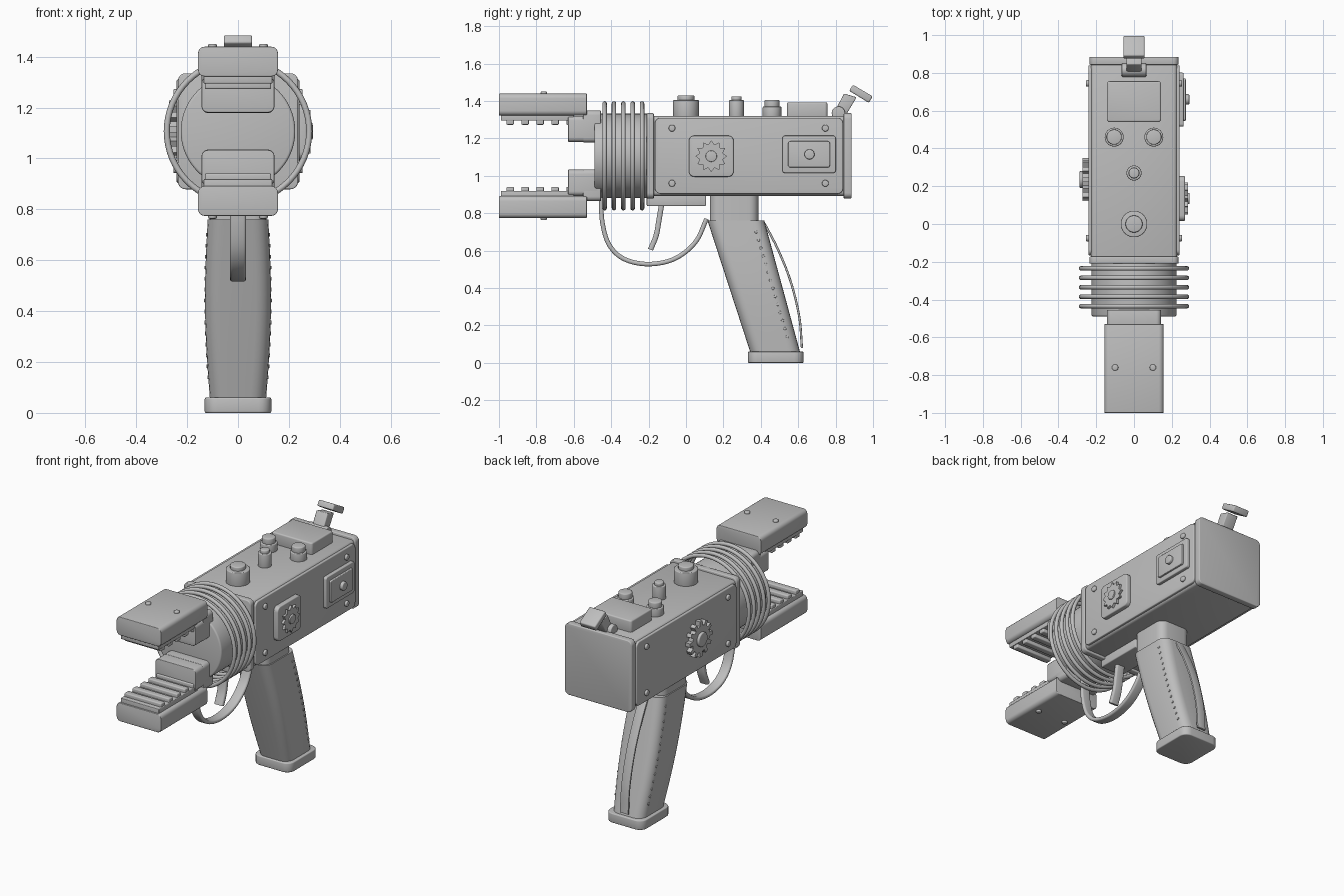
import bpy, bmesh, math
from mathutils import Vector

cube = bpy.data.objects.get("Cube")
if cube:
    bpy.data.objects.remove(cube, do_unlink=True)

MID = 1.107      # height of the barrel axis

metal = bpy.data.materials.new("plain grey")
metal.use_nodes = True
GREY = (0.52, 0.52, 0.52, 1)
metal.diffuse_color = GREY
metal.node_tree.nodes["Principled BSDF"].inputs["Base Color"].default_value = GREY


def finish(name, bm, bevel=0, segments=3):
    """Bevel the hard edges, then turn the mesh into a smooth-shaded object."""
    bmesh.ops.recalc_face_normals(bm, faces=bm.faces[:])
    if bevel:
        hard = [e for e in bm.edges if e.is_manifold and e.calc_face_angle(0) > 0.9]
        bmesh.ops.bevel(bm, geom=hard, offset=bevel, offset_type='OFFSET', segments=segments,
                        profile=0.5, affect='EDGES', clamp_overlap=True)
    mesh = bpy.data.meshes.new(name)
    bm.to_mesh(mesh)
    bm.free()
    mesh.materials.append(metal)
    obj = bpy.data.objects.new(name, mesh)
    bpy.context.collection.objects.link(obj)
    bpy.ops.object.select_all(action='DESELECT')
    obj.select_set(True)
    bpy.context.view_layer.objects.active = obj
    bpy.ops.object.shade_smooth_by_angle(angle=math.radians(35))
    return obj


def loft(name, rings, bevel=0, closed=False):
    """Skin a list of point rings, capping both ends unless closed."""
    bm = bmesh.new()
    loops = [[bm.verts.new(p) for p in ring] for ring in rings]
    n = len(loops[0])
    pairs = list(zip(loops, loops[1:]))
    if closed:
        pairs.append((loops[-1], loops[0]))
    else:
        bm.faces.new(loops[0])
        bm.faces.new(loops[-1])
    for a, b in pairs:
        for i in range(n):
            j = (i + 1) % n
            bm.faces.new((a[i], a[j], b[j], b[i]))
    return finish(name, bm, bevel)


def box(name, x, y, z, bevel=0.01):
    """Box from (low, high) ranges; a single x means symmetric."""
    if not isinstance(x, tuple):
        x = (-x, x)
    corners = [(x[0], y[0]), (x[1], y[0]), (x[1], y[1]), (x[0], y[1])]
    return loft(name, [[(a, b, h) for a, b in corners] for h in z], bevel)


def circle(r, n=32):
    return [(r * math.cos(math.tau * i / n), r * math.sin(math.tau * i / n)) for i in range(n)]


def round_rect(w, h, r, steps=5):
    """Outline of a rectangle with half sizes w, h and rounded corners."""
    pts = []
    for k, (sx, sy) in enumerate([(1, 1), (-1, 1), (-1, -1), (1, -1)]):
        for i in range(steps + 1):
            a = math.pi / 2 * (k + i / steps)
            pts.append((sx * (w - r) + r * math.cos(a), sy * (h - r) + r * math.sin(a)))
    return pts


def prism(name, outline, axis, centre, span, bevel=0):
    """Extrude an outline along an axis; centre gives the other two coordinates."""
    u, v = centre
    place = {"x": lambda a, b, d: (d, u + a, v + b),
             "y": lambda a, b, d: (u + a, d, v + b),
             "z": lambda a, b, d: (u + a, v + b, d)}[axis]
    return loft(name, [[place(a, b, d) for a, b in outline] for d in span], bevel)


def ribbon(name, path, outline, steps=8):
    """Sweep an outline (across, thickness) along a smooth path in the y-z plane."""
    p = [Vector((0, y, z)) for y, z in path]
    p = [2 * p[0] - p[1]] + p + [2 * p[-1] - p[-2]]
    pts = []
    for a, b, c, d in zip(p, p[1:], p[2:], p[3:]):
        for i in range(steps):
            t = i / steps
            pts.append(0.5 * (2 * b + (c - a) * t + (2 * a - 5 * b + 4 * c - d) * t * t
                              + (3 * b - a - 3 * c + d) * t ** 3))
    pts.append(p[-2])
    rings = []
    for i, q in enumerate(pts):
        tangent = (pts[min(i + 1, len(pts) - 1)] - pts[max(i - 1, 0)]).normalized()
        normal = Vector((0, -tangent.z, tangent.y))
        rings.append([q + Vector((a, 0, 0)) + normal * b for a, b in outline])
    return loft(name, rings)


# Main housing with end flanges
box("housing", 0.228, (-0.2, 0.86), (0.893, 1.32), 0.02)
for name, y in (("front_flange", (-0.21, -0.172)), ("rear_flange", (0.843, 0.885))):
    prism(name, round_rect(0.236, 0.228, 0.03), "y", (0, MID), y, 0.005)

# Side panels and their screws
for side, s in (("left", 1), ("right", -1)):
    prism(side + "_panel", round_rect(0.503, 0.203, 0.03), "x", (0.337, MID),
          (s * 0.22, s * 0.241), 0.005)
    for y in (-0.075, 0.745):
        for z in (0.96, 1.255):
            prism(side + "_screw", circle(0.018, 16), "x", (y, z), (s * 0.23, s * 0.254), 0.005)

# Left side: badge plate with star wheel, and a stepped dial plate
prism("badge_plate", round_rect(0.12, 0.11, 0.03), "x", (0.135, 1.105), (0.23, 0.27), 0.006)
star = [(r * math.cos(math.tau * i / 24), r * math.sin(math.tau * i / 24))
        for i in range(24) for r in [0.085 if i % 2 == 0 else 0.064]]
prism("star_wheel", star, "x", (0.135, 1.105), (0.26, 0.285))
prism("star_wheel_hub", circle(0.03), "x", (0.135, 1.105), (0.27, 0.294), 0.004)
prism("dial_plate", round_rect(0.143, 0.1, 0.015), "x", (0.658, 1.115), (0.23, 0.262), 0.005)
prism("dial_inset", round_rect(0.112, 0.07, 0.012), "x", (0.658, 1.115), (0.25, 0.274), 0.004)
prism("dial_knob", circle(0.027), "x", (0.66, 1.115), (0.26, 0.293), 0.005)

# Right side: toothed gear with raised hub
gear = []
for i in range(12):
    for offset, r in ((-0.28, 0.085), (-0.2, 0.114), (0.2, 0.114), (0.28, 0.085)):
        a = math.tau * (i + offset) / 12
        gear.append((r * math.cos(a), r * math.sin(a)))
prism("side_gear", gear, "x", (0.235, 1.115), (-0.23, -0.272))
prism("side_gear_hub", circle(0.045), "x", (0.235, 1.115), (-0.26, -0.288), 0.006)

# Barrel core and coil rings
prism("barrel_core", circle(0.225, 64), "y", (0, MID), (-0.49, -0.19), 0.01)
for k in range(5):
    y = -0.235 - 0.05 * k
    rings = []
    for c, s in circle(1, 64):
        rings.append([((0.28 + a) * c, y + b, MID + (0.28 + a) * s) for a, b in circle(0.012, 12)])
    loft("coil_ring", rings, closed=True)

# Upper and lower jaws, mirrored about the barrel axis
for side, s in (("upper", 1), ("lower", -1)):
    def span(low, high):
        return tuple(sorted((MID + s * low, MID + s * high)))
    prism(side + "_jaw", round_rect(0.157, 0.0585, 0.026), "y", (0, MID + s * 0.274), (-1, -0.53), 0.004)
    box(side + "_jaw_pad", 0.135, (-0.99, -0.6), span(0.188, 0.23), 0.004)
    for k in range(5):
        y = -0.94 + 0.08 * k
        box(side + "_jaw_rib", 0.13, (y - 0.02, y + 0.02), span(0.166, 0.2), 0.006)
    prism(side + "_bracket", round_rect(0.143, 0.07, 0.025), "y", (0, MID + s * 0.144), (-0.63, -0.47), 0.004)
    prism(side + "_bracket_heel", round_rect(0.143, 0.085, 0.025), "y",
          (0, MID + s * 0.157), (-0.55, -0.455), 0.004)
    for x in (-0.1, 0.1):
        prism(side + "_jaw_bolt", circle(0.017, 16), "z", (x, -0.76), span(0.32, 0.344), 0.006)

# Buttons on the roof: x, y, radius, height, cap radius, cap height
for x, y, r, h, cap_r, cap_h in ((0, 0, 0.07, 1.405, 0.045, 1.43),
                                 (0, 0.27, 0.04, 1.405, 0.028, 1.425),
                                 (-0.105, 0.46, 0.05, 1.37, 0.04, 1.405),
                                 (0.105, 0.46, 0.05, 1.37, 0.04, 1.405)):
    prism("button_base", circle(r), "z", (x, y), (1.31, h), 0.005)
    prism("button_cap", circle(cap_r), "z", (x, y), (h - 0.01, cap_h), 0.006)
prism("roof_box", round_rect(0.143, 0.108, 0.015), "z", (0, 0.648), (1.31, 1.393), 0.008)

# Lever switch at the back of the roof
prism("lever_pivot", circle(0.036), "x", (0.815, 1.335), (-0.065, 0.065), 0.005)
arm = [(0.785, 1.325), (0.845, 1.44), (0.912, 1.42), (0.855, 1.325)]
prism("lever_arm", arm, "x", (0, 0), (-0.04, 0.04), 0.005)
head = [(0.872, 1.455), (0.892, 1.487), (0.998, 1.425), (0.978, 1.39)]
prism("lever_head", head, "x", (0, 0), (-0.056, 0.056), 0.008)

# Neck, grip and base
prism("grip_neck", round_rect(0.112, 0.13, 0.05), "z", (0, 0.257), (0.74, 0.9))
rings = []
for i in range(13):
    t = i / 12
    centre, depth = 0.267 + 0.212 * t, 0.152 - 0.019 * t
    width = 0.119 - 0.009 * t + 0.015 * math.sin(math.pi * t)
    rings.append([(a, centre + b, 0.76 - 0.71 * t) for a, b in round_rect(width, depth, 0.06)])
loft("grip", rings)
prism("grip_base", round_rect(0.131, 0.149, 0.05), "z", (0, 0.48), (0, 0.06), 0.006)

# Studs down both faces of the grip
for i in range(14):
    t = i / 13
    z = 0.7 - 0.56 * t
    u = (0.76 - z) / 0.71
    x = 0.118 - 0.009 * u + 0.015 * math.sin(math.pi * u)
    for s in (-1, 1):
        prism("grip_stud", circle(0.008, 10), "x", (0.375 + 0.167 * t, z),
              (s * (x - 0.025), s * (x + 0.004)), 0.002)

# Spring strap behind the grip
strap = round_rect(0.03, 0.006, 0.004, 2)
ribbon("back_strap", [(0.42, 0.745), (0.49, 0.61), (0.558, 0.44), (0.605, 0.25), (0.62, 0.08)], strap)

# Trigger, its plate and the guard
box("trigger_plate", 0.08, (-0.21, 0.107), (0.838, 0.9), 0.006)
ribbon("trigger", [(-0.13, 0.85), (-0.145, 0.76), (-0.16, 0.68), (-0.19, 0.605)],
       round_rect(0.03, 0.014, 0.01, 3))
ribbon("trigger_guard", [(-0.455, 0.89), (-0.447, 0.75), (-0.41, 0.63), (-0.33, 0.555), (-0.2, 0.528),
                         (-0.06, 0.557), (0.05, 0.645), (0.11, 0.77)],
       round_rect(0.032, 0.012, 0.011, 4))
